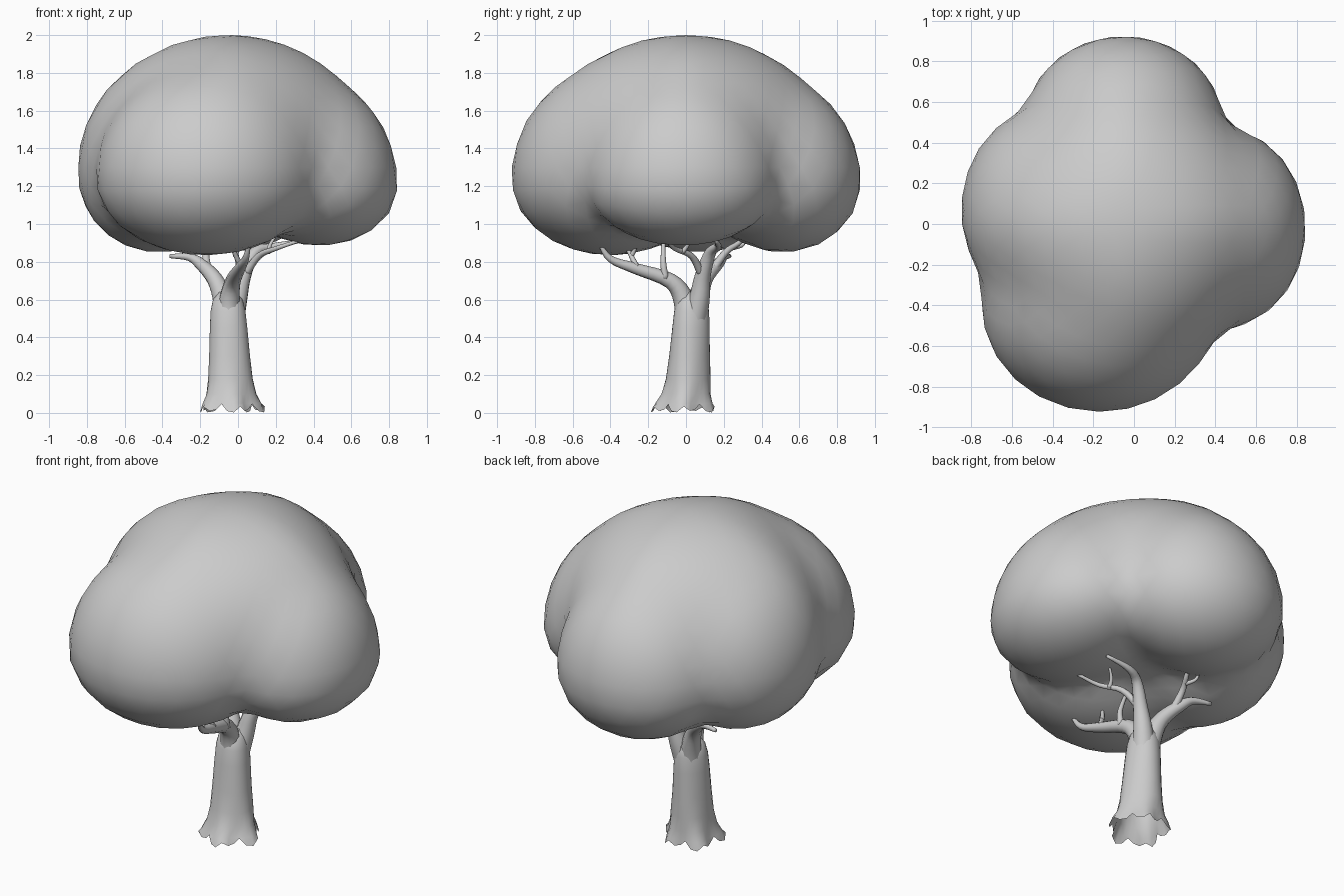
import bpy, bmesh, math
from mathutils import Vector

if "Cube" in bpy.data.objects:
    bpy.data.objects.remove(bpy.data.objects["Cube"], do_unlink=True)

grey = bpy.data.materials.new("plain grey")
grey.use_nodes = True
colour = (0.6, 0.6, 0.6, 1)
grey.diffuse_color = colour
grey.node_tree.nodes["Principled BSDF"].inputs["Base Color"].default_value = colour


def finish(bm, name):
    bmesh.ops.recalc_face_normals(bm, faces=bm.faces)
    for f in bm.faces:
        f.smooth = True
    mesh = bpy.data.meshes.new(name)
    bm.to_mesh(mesh)
    bm.free()
    mesh.materials.append(grey)
    ob = bpy.data.objects.new(name, mesh)
    bpy.context.collection.objects.link(ob)
    return ob


def skin(bm, rings):
    n = len(rings[0])
    for a, b in zip(rings, rings[1:]):
        for i in range(n):
            j = (i + 1) % n
            bm.faces.new((a[i], a[j], b[j], b[i]))


# Crown: lobes (centre, half width, half depth, height above, height below, plan roundness)
lobes = [
    ((-0.05, 0, 1.37), 0.75, 0.78, 0.63, 0.41, 1.6),        # dome
    ((-0.17, -0.40, 1.24), 0.58, 0.525, 0.57, 0.405, 2),    # front
    ((0.43, -0.02, 1.20), 0.415, 0.49, 0.53, 0.315, 2),     # left
    ((-0.42, 0.08, 1.26), 0.425, 0.49, 0.53, 0.41, 2),      # right
    ((-0.05, 0.51, 1.22), 0.48, 0.415, 0.51, 0.37, 2),      # back
]
BLEND = 0.025


def field(p):
    total = 0
    for c, rx, ry, up, down, n in lobes:
        d = p - Vector(c)
        plan = (abs(d.x / rx) ** n + abs(d.y / ry) ** n) ** (1 / n)
        q = math.hypot(plan, d.z / (up if d.z > 0 else down))
        total += math.exp(-(q - 1) * 0.45 / BLEND)
    return -BLEND * math.log(total + 1e-30)


def crown():
    bm = bmesh.new()
    bmesh.ops.create_icosphere(bm, subdivisions=4, radius=1)
    centre = Vector((-0.03, 0, 1.3))
    for v in bm.verts:
        d = v.co.normalized()
        t = 1.3
        while t > 0.1 and field(centre + d * t) > 0:
            t -= 0.02
        lo, hi = t, t + 0.02
        for _ in range(8):
            mid = (lo + hi) / 2
            if field(centre + d * mid) > 0:
                hi = mid
            else:
                lo = mid
        v.co = centre + d * lo
    return finish(bm, "leaf_crown")


# Trunk: fluted rings with a flared, ragged, open foot
def trunk():
    bm = bmesh.new()
    n = 30
    profile = [(0.02, 0.160), (0.05, 0.148), (0.10, 0.130), (0.18, 0.118),
               (0.30, 0.108), (0.45, 0.099), (0.54, 0.092), (0.60, 0.078), (0.64, 0.045)]
    rings = []
    for k, (z, r) in enumerate(profile):
        flare = max(0, 1 - z / 0.14)
        ring = []
        for i in range(n):
            a = 2 * math.pi * i / n
            root = math.cos(5 * a + 0.6)
            rr = r * (1 + 0.04 * math.cos(3 * a + 4 * z) + 0.14 * flare * root)
            dz = 0.02 * math.cos(10 * a) - 0.008 * root if k == 0 else 0
            ring.append(bm.verts.new((-0.04 - 0.02 * z + rr * math.cos(a),
                                      0.05 * z - 0.015 * flare + rr * math.sin(a),
                                      max(0, z + dz))))
        rings.append(ring)
    skin(bm, rings)
    bm.faces.new(rings[-1])
    return finish(bm, "trunk")


# Branch: smooth tapered tube through a few points
def branch(name, r0, r1, *points):
    pts = [Vector(p) for p in points]
    ext = [2 * pts[0] - pts[1]] + pts + [2 * pts[-1] - pts[-2]]
    path = []
    for a, b, c, d in zip(ext, ext[1:], ext[2:], ext[3:]):
        for s in range(4):
            t = s / 4
            path.append(0.5 * (2 * b + (c - a) * t + (2 * a - 5 * b + 4 * c - d) * t * t
                               + (3 * b - a - 3 * c + d) * t ** 3))
    path.append(pts[-1])
    bm = bmesh.new()
    rings = []
    last = len(path) - 1
    side = Vector((1, 0.3, 0))
    for k, p in enumerate(path):
        tan = (path[min(k + 1, last)] - path[max(k - 1, 0)]).normalized()
        side = (side - tan * side.dot(tan)).normalized()
        other = tan.cross(side)
        r = r0 + (r1 - r0) * (k / last) ** 0.7
        rings.append([bm.verts.new(p + r * (side * math.cos(math.pi * i / 5)
                                            + other * math.sin(math.pi * i / 5)))
                      for i in range(10)])
    skin(bm, rings)
    bm.faces.new(rings[0])
    bm.faces.new(rings[-1])
    return finish(bm, name)


crown()
trunk()

# Main limbs, starting inside the trunk
branch("front_limb", 0.078, 0.009, (-0.05, 0.015, 0.44), (-0.045, -0.012, 0.60), (-0.025, -0.085, 0.70),
       (0.01, -0.27, 0.765), (0.04, -0.40, 0.815), (0.06, -0.46, 0.90))
branch("back_limb", 0.078, 0.011, (-0.055, 0.03, 0.44), (-0.08, 0.065, 0.60), (-0.125, 0.10, 0.71),
       (-0.20, 0.17, 0.79), (-0.26, 0.20, 0.825), (-0.36, 0.23, 0.83))
branch("left_limb", 0.078, 0.009, (-0.045, 0.03, 0.44), (-0.005, 0.07, 0.60), (0.03, 0.09, 0.73),
       (0.09, 0.13, 0.85), (0.18, 0.17, 0.88), (0.33, 0.16, 0.91))
# Twigs
branch("front_twig_upper", 0.022, 0.010, (0.0, -0.11, 0.71), (0.0, -0.12, 0.80), (-0.04, -0.12, 0.92))
branch("front_twig_outer", 0.017, 0.008, (0.02, -0.26, 0.77), (-0.02, -0.30, 0.85), (-0.04, -0.34, 0.92))
branch("front_twig_inner", 0.014, 0.007, (-0.015, -0.29, 0.83), (0.0, -0.27, 0.87), (0.02, -0.26, 0.93))
branch("back_twig", 0.026, 0.009, (-0.16, 0.13, 0.74), (-0.17, 0.21, 0.85), (-0.14, 0.28, 0.90),
       (-0.12, 0.33, 0.95))
branch("back_twig_tip", 0.014, 0.007, (-0.16, 0.25, 0.875), (-0.19, 0.30, 0.89), (-0.20, 0.32, 0.94))
branch("left_twig", 0.024, 0.009, (0.035, 0.085, 0.73), (0.11, 0.03, 0.83), (0.20, -0.06, 0.87),
       (0.32, -0.10, 0.91))
branch("left_twig_tip", 0.014, 0.007, (0.16, -0.02, 0.85), (0.17, 0.01, 0.89), (0.20, 0.03, 0.94))
